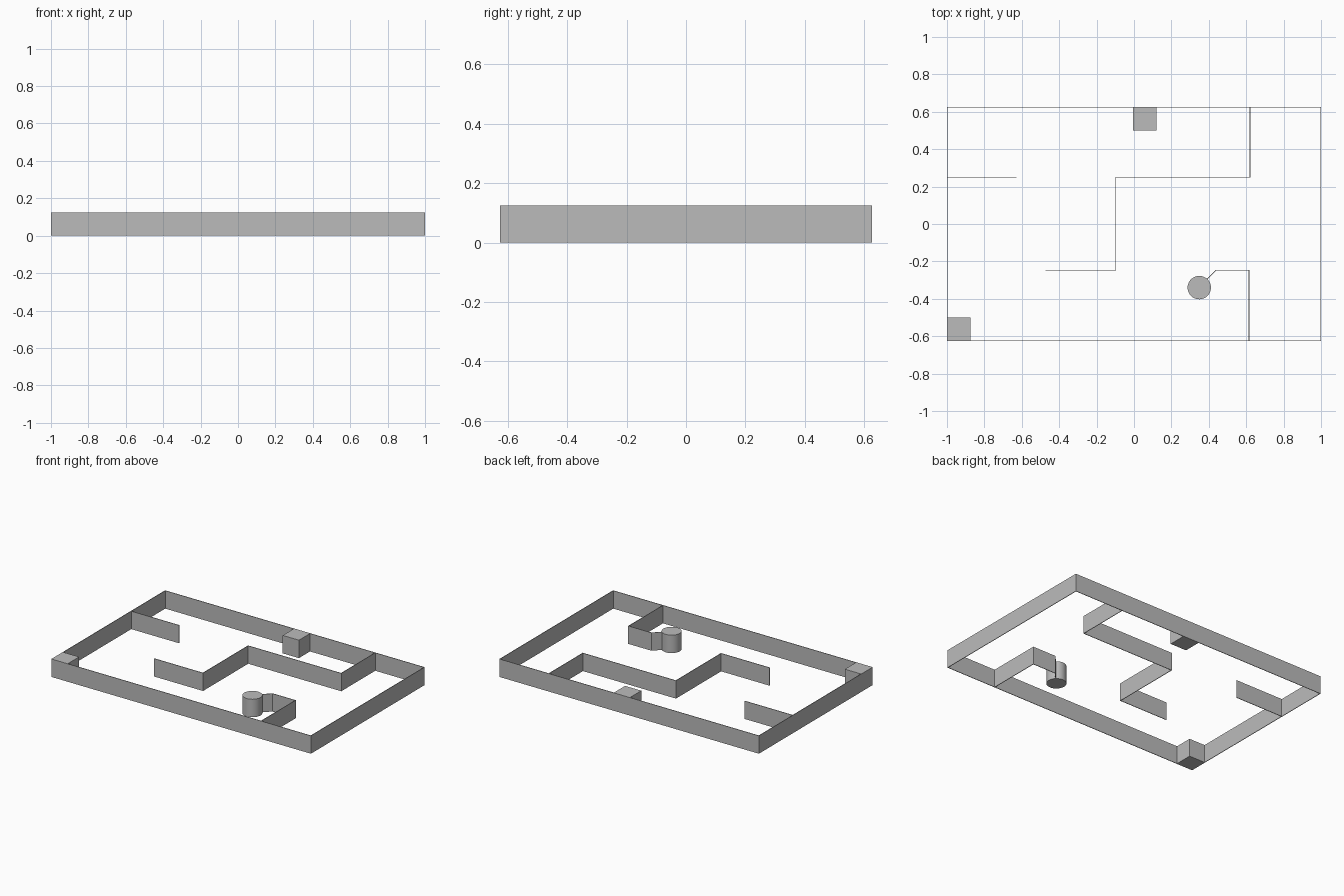
import bpy
import bmesh

cube = bpy.data.objects.get("Cube")
if cube:
    bpy.data.objects.remove(cube, do_unlink=True)

HEIGHT = 0.125
THICK = 0.004
X, Y = 1.0, 0.626

grey = bpy.data.materials.new("wall_grey")
grey.use_nodes = True
colour = (0.5, 0.5, 0.5, 1)
grey.diffuse_color = colour
grey.node_tree.nodes["Principled BSDF"].inputs["Base Color"].default_value = colour


def add_object(name, bm):
    bmesh.ops.recalc_face_normals(bm, faces=bm.faces)
    mesh = bpy.data.meshes.new(name)
    bm.to_mesh(mesh)
    bm.free()
    mesh.materials.append(grey)
    obj = bpy.data.objects.new(name, mesh)
    bpy.context.collection.objects.link(obj)
    return obj


def wall(name, path, closed=False):
    """Thin upright sheet that follows a floor plan line."""
    bm = bmesh.new()
    points = [bm.verts.new((x, y, 0)) for x, y in path]
    ends = points[1:] + points[:1] if closed else points[1:]
    edges = [bm.edges.new(pair) for pair in zip(points, ends)]
    result = bmesh.ops.extrude_edge_only(bm, edges=edges)
    top = [v for v in result["geom"] if isinstance(v, bmesh.types.BMVert)]
    bmesh.ops.translate(bm, verts=top, vec=(0, 0, HEIGHT))
    obj = add_object(name, bm)
    solid = obj.modifiers.new("thickness", "SOLIDIFY")
    solid.thickness = THICK
    solid.offset = 0
    solid.use_even_offset = True
    return obj


def block(name, x, y):
    """Cube-shaped post with its centre at x, y."""
    bm = bmesh.new()
    bmesh.ops.create_cube(bm, size=HEIGHT)
    bmesh.ops.translate(bm, verts=bm.verts, vec=(x, y, HEIGHT / 2))
    return add_object(name, bm)


# Outer frame
ex, ey = X - THICK / 2, Y - THICK / 2
wall("outer_frame", [(-ex, -ey), (ex, -ey), (ex, ey), (-ex, ey)], closed=True)

# Inner partitions
wall("centre_partition", [(0.62, ey), (0.62, 0.25), (-0.097, 0.25),
                          (-0.097, -0.247), (-0.472, -0.247)])
wall("side_partition", [(-ex, 0.25), (-0.628, 0.25)])
wall("front_partition", [(0.615, -ey), (0.615, -0.247), (0.438, -0.247),
                         (0.37, -0.318)])

# Square posts
half = HEIGHT / 2
block("corner_block", -X + half + 0.001, -Y + half + 0.001)
block("back_block", 0.057, Y - half - 0.001)

# Round post
bm = bmesh.new()
bmesh.ops.create_cone(bm, cap_ends=True, segments=48, radius1=half,
                      radius2=half, depth=HEIGHT)
bmesh.ops.translate(bm, verts=bm.verts, vec=(0.349, -0.34, half))
post = add_object("round_post", bm)
bpy.ops.object.select_all(action="DESELECT")
post.select_set(True)
bpy.context.view_layer.objects.active = post
bpy.ops.object.shade_smooth_by_angle()
